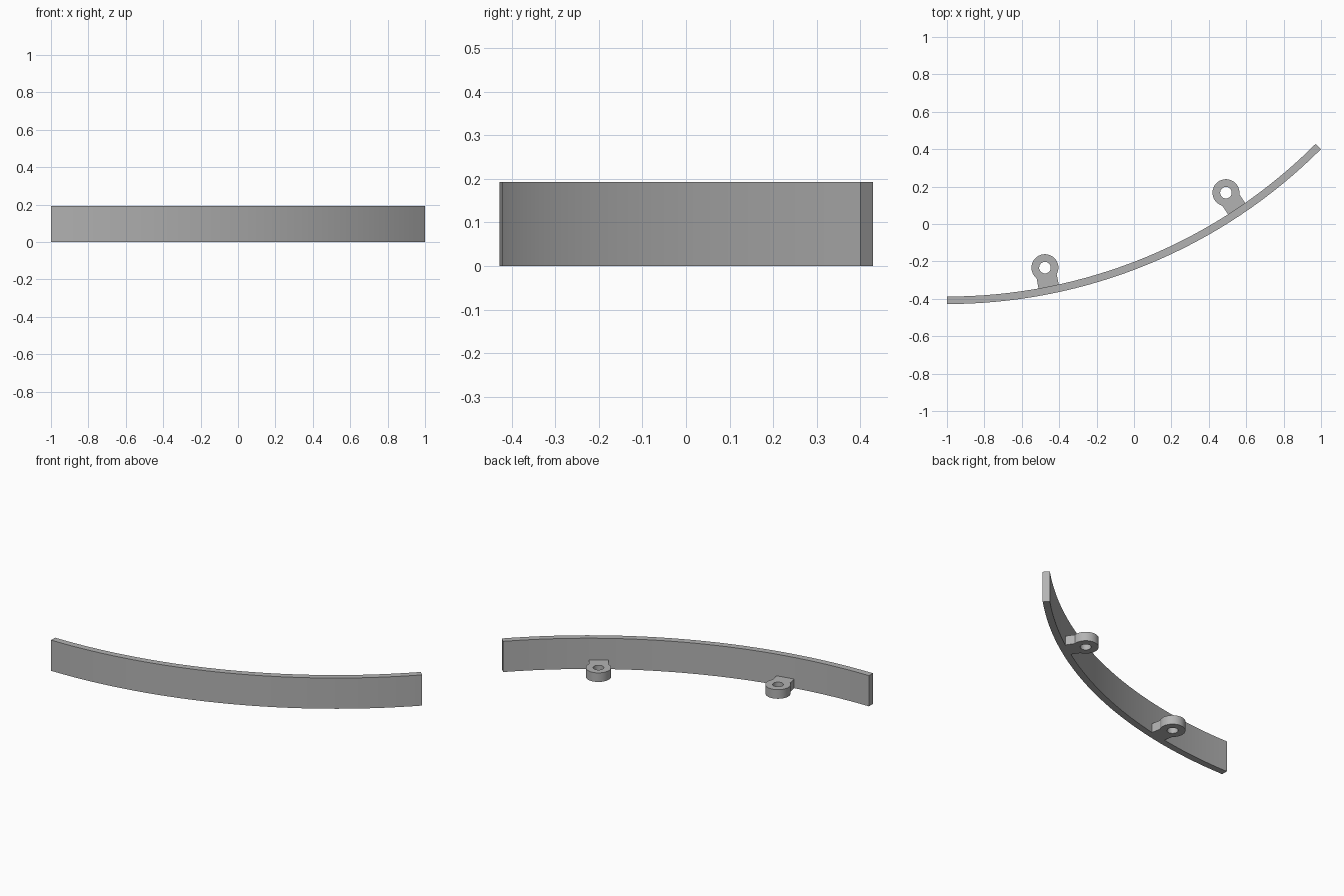
import bpy
from math import sin, cos, asin, pi, radians

cube = bpy.data.objects.get("Cube")
if cube:
    bpy.data.objects.remove(cube, do_unlink=True)

# Arc shared by the band and its lugs
CX, CY = -1.0, 2.4
R_OUT, R_IN = 2.828, 2.788
SWEEP = radians(45)
HEIGHT = 0.193

# Lug sizes
LUG_R, HOLE_R, NECK = 0.072, 0.031, 0.055
LUG_ORBIT, LUG_THICK = 2.685, 0.057

grey = bpy.data.materials.new("plain grey")
grey.use_nodes = True
colour = (0.45, 0.45, 0.45, 1)
grey.diffuse_color = colour
grey.node_tree.nodes["Principled BSDF"].inputs["Base Color"].default_value = colour


def arc(cx, cy, r, start, end, steps):
    """Points on an arc, angles measured from -y towards +x."""
    angles = [start + (end - start) * i / steps for i in range(steps + 1)]
    return [(cx + r * sin(a), cy - r * cos(a)) for a in angles]


def plate(name, loops, thickness):
    """Extrude closed outlines upward from the ground; inner loops become holes."""
    curve = bpy.data.curves.new(name, "CURVE")
    curve.dimensions = "2D"
    curve.fill_mode = "BOTH"
    curve.extrude = thickness / 2
    for loop in loops:
        spline = curve.splines.new("POLY")
        spline.points.add(len(loop) - 1)
        for point, (x, y) in zip(spline.points, loop):
            point.co = (x, y, 0, 1)
        spline.use_cyclic_u = True
    obj = bpy.data.objects.new(name, curve)
    bpy.context.collection.objects.link(obj)
    bpy.ops.object.select_all(action="DESELECT")
    obj.select_set(True)
    bpy.context.view_layer.objects.active = obj
    bpy.ops.object.convert(target="MESH")
    obj = bpy.context.object
    obj.location.z = thickness / 2
    obj.data.materials.clear()
    obj.data.materials.append(grey)

    # Weld the caps to the walls and make normals consistent
    bpy.ops.object.mode_set(mode="EDIT")
    bpy.ops.mesh.select_all(action="SELECT")
    bpy.ops.mesh.remove_doubles(threshold=0.0001)
    bpy.ops.mesh.normals_make_consistent(inside=False)
    bpy.ops.object.mode_set(mode="OBJECT")
    bpy.ops.object.shade_smooth_by_angle(angle=radians(30))
    return obj


# Curved band
outer = arc(CX, CY, R_OUT, 0, SWEEP, 32)
inner = arc(CX, CY, R_IN, SWEEP, 0, 32)
plate("curved_band", [outer + inner], HEIGHT)

# Two mounting lugs: round eye, straight neck, through hole
neck_angle = asin(NECK / LUG_R)
foot = LUG_ORBIT - R_IN - 0.002
eye = arc(0, 0, LUG_R, neck_angle, 2 * pi - neck_angle, 36)
lug_outline = eye + [(-NECK, foot), (NECK, foot)]
hole = arc(0, 0, HOLE_R, 0, 2 * pi, 24)[:-1]

for name, share in (("right_lug", 0.25), ("left_lug", 0.75)):
    lug = plate(name, [lug_outline, hole], LUG_THICK)
    a = SWEEP * share
    lug.rotation_euler.z = a
    lug.location.x = CX + LUG_ORBIT * sin(a)
    lug.location.y = CY - LUG_ORBIT * cos(a)
